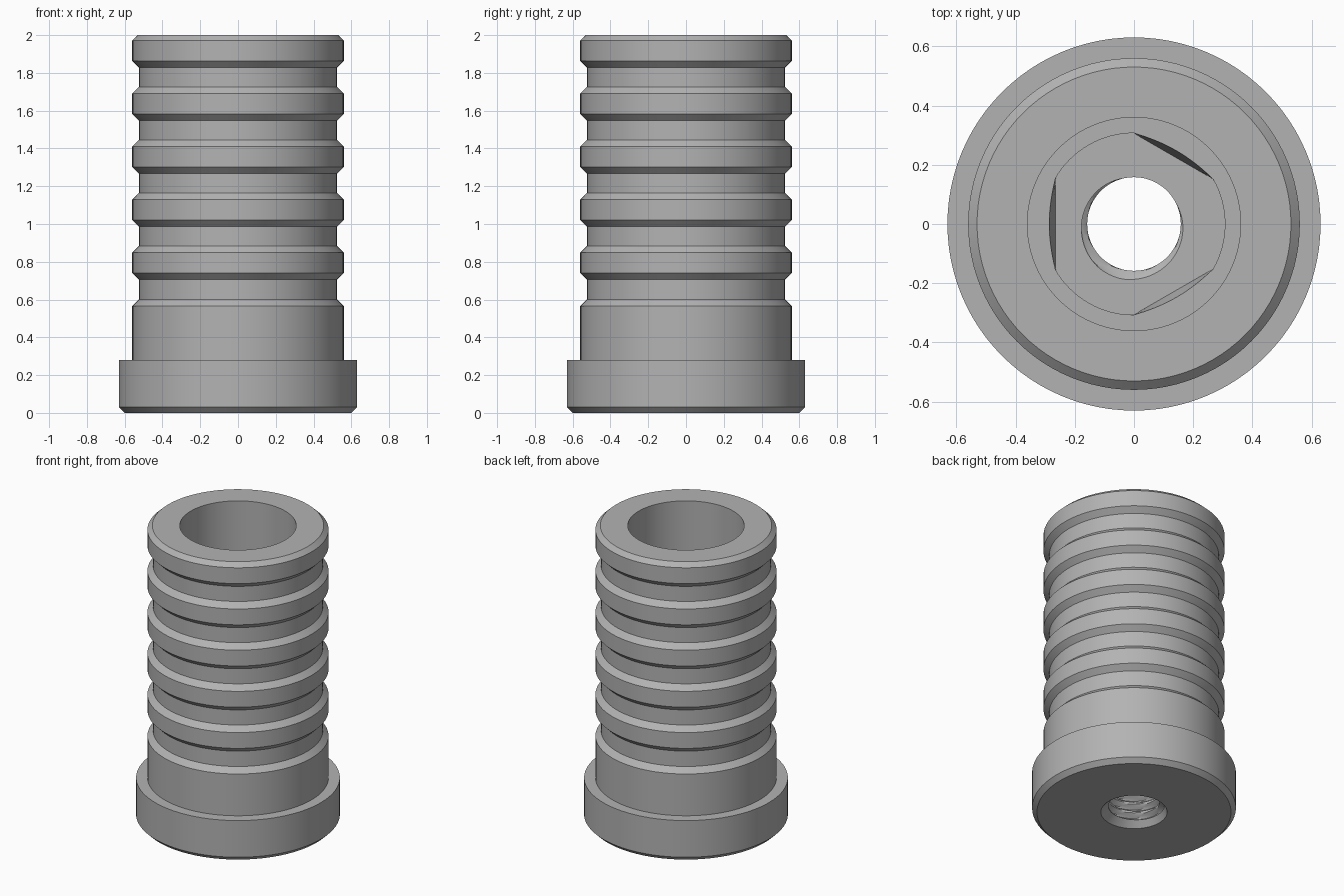
import bpy, bmesh
from math import sin, cos, pi, radians

if "Cube" in bpy.data.objects:
    bpy.data.objects.remove(bpy.data.objects["Cube"], do_unlink=True)

SEGMENTS = 96
FLANGE_R, BODY_R, GROOVE_R, BORE_R = 0.63, 0.56, 0.525, 0.36
RECESS_R, FLAT_R, HOLE_R = 0.307, 0.265, 0.158
BORE_FLOOR, RECESS_FLOOR, HOLE_BASE = 0.60, 0.50, 0.04
PITCH, THREAD_DEPTH = 0.0625, 0.032

steel = bpy.data.materials.new("plain grey")
steel.use_nodes = True
GREY = (0.45, 0.45, 0.45, 1)
steel.diffuse_color = GREY
steel.node_tree.nodes["Principled BSDF"].inputs["Base Color"].default_value = GREY


def skin(name, rings):
    """Join rings of (radius or radius function of angle, height) into a surface."""
    bm = bmesh.new()
    loops = []
    for radius, z in rings:
        loop = []
        for i in range(SEGMENTS):
            a = 2 * pi * i / SEGMENTS
            r = radius(a) if callable(radius) else radius
            loop.append(bm.verts.new((r * cos(a), r * sin(a), z)))
        loops.append(loop)
    for low, high in zip(loops, loops[1:]):
        for i in range(SEGMENTS):
            j = (i + 1) % SEGMENTS
            bm.faces.new((low[i], low[j], high[j], high[i]))
    mesh = bpy.data.meshes.new(name)
    bm.to_mesh(mesh)
    bm.free()
    mesh.materials.append(steel)
    obj = bpy.data.objects.new(name, mesh)
    bpy.context.collection.objects.link(obj)
    bpy.ops.object.select_all(action="DESELECT")
    obj.select_set(True)
    bpy.context.view_layer.objects.active = obj
    bpy.ops.object.shade_smooth_by_angle(angle=radians(25))
    return obj


def recess(bulge):
    """Round outline with three flats; bulge blends the flats towards the circle."""
    def radius(a):
        off = (a - pi / 3 + pi / 3) % (2 * pi / 3) - pi / 3
        if abs(off) > pi / 6:
            return RECESS_R
        chord = FLAT_R / cos(off)
        return chord + bulge * (RECESS_R - chord)
    return radius


def thread(z):
    """Radius around one level of a right-handed thread."""
    def radius(a):
        phase = ((z - RECESS_FLOOR) / PITCH - (a - radians(245)) / (2 * pi)) % 1
        wave = abs(2 * phase - 1)
        return HOLE_R + THREAD_DEPTH * min(1, max(0, 1.4 * wave - 0.3))
    return radius


# Flange, ribbed outside and main bore
profile = [(FLANGE_R - 0.03, 0), (FLANGE_R, 0.03), (FLANGE_R, 0.28),
           (BODY_R, 0.28), (BODY_R, 0.565), (GROOVE_R, 0.60)]
for n in range(5):
    z = 0.705 + n * 0.281
    profile += [(GROOVE_R, z), (BODY_R, z + 0.035), (BODY_R, z + 0.143)]
    if n < 4:
        profile.append((GROOVE_R, z + 0.178))
profile += [(BODY_R - 0.03, 2), (BORE_R, 2), (BORE_R, BORE_FLOOR),
            (recess(0.5), BORE_FLOOR)]
skin("ribbed_sleeve", profile)

# Recess with three flats, down to the edge of the hole
skin("flatted_recess", [(recess(0.5), BORE_FLOOR), (recess(0), RECESS_FLOOR),
                        (thread(RECESS_FLOOR), RECESS_FLOOR)])

# Threaded hole with a chamfered mouth in the underside
levels = 60
step = (RECESS_FLOOR - HOLE_BASE) / levels
heights = [RECESS_FLOOR - i * step for i in range(levels + 1)]
skin("threaded_hole", [(thread(z), z) for z in heights]
     + [(0.205, 0), (FLANGE_R - 0.03, 0)])
